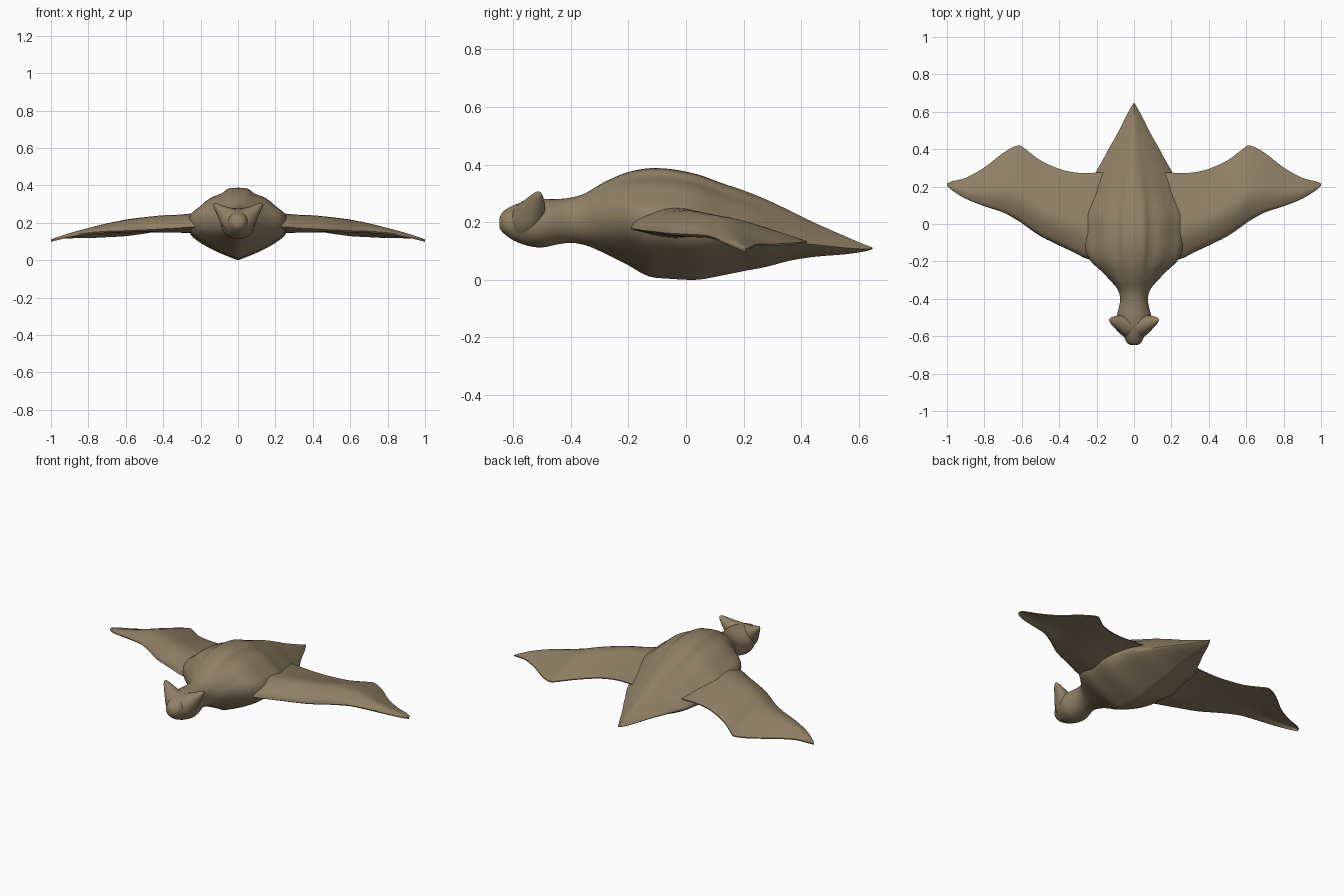
import bpy, bmesh, math

tan = bpy.data.materials.new("tan")
tan.diffuse_color = (0.28, 0.215, 0.13, 1)


def spline(pts, steps):
    """Smooth curve through tuples of any length."""
    out = []
    for i in range(len(pts) - 1):
        p0, p1, p2 = pts[max(i - 1, 0)], pts[i], pts[i + 1]
        p3 = pts[min(i + 2, len(pts) - 1)]
        for s in range(steps):
            t = s / steps
            out.append(tuple(0.5 * (2 * b + (c - a) * t + (2 * a - 5 * b + 4 * c - d) * t * t
                                    + (3 * b - a - 3 * c + d) * t ** 3)
                             for a, b, c, d in zip(p0, p1, p2, p3)))
    return out + [tuple(pts[-1])]


def loft(name, rings, mirror=False, angle=50):
    bm = bmesh.new()
    vs = [[bm.verts.new(p) for p in r] for r in rings]
    n = len(vs[0])
    for a, b in zip(vs, vs[1:]):
        for i in range(n):
            bm.faces.new((a[i], a[(i + 1) % n], b[(i + 1) % n], b[i]))
    bm.faces.new(vs[0])
    bm.faces.new(vs[-1])
    if mirror:
        g = bmesh.ops.duplicate(bm, geom=bm.verts[:] + bm.edges[:] + bm.faces[:])["geom"]
        for v in g:
            if isinstance(v, bmesh.types.BMVert):
                v.co.x *= -1
    bmesh.ops.recalc_face_normals(bm, faces=bm.faces[:])
    me = bpy.data.meshes.new(name)
    bm.to_mesh(me)
    bm.free()
    me.shade_smooth()
    me.set_sharp_from_angle(angle=math.radians(angle))
    me.materials.append(tan)
    ob = bpy.data.objects.new(name, me)
    bpy.context.collection.objects.link(ob)
    return ob


# Half cross-sections, top to bottom: (width fraction, height fraction)
head_sec = [(math.sin(math.pi * i / 10), 0.5 + 0.5 * math.cos(math.pi * i / 10)) for i in range(11)]
body_sec = [(0, 1), (.2, .985), (.33, .92), (.56, .855), (.78, .73), (.95, .63), (1, .5),
            (.93, .36), (.72, .24), (.38, .11), (0, 0)]
tail_sec = [(0, 1), (.15, .95), (.32, .86), (.5, .75), (.7, .62), (.88, .48), (1, .36),
            (.85, .27), (.6, .17), (.3, .08), (0, 0)]

# Body stations: y, half width, top, bottom, section blend (0 head, 1 body, 2 tail)
stations = [
    (-.648, .015, .215, .18, 0), (-.635, .038, .237, .163, 0), (-.60, .055, .258, .137, 0),
    (-.55, .08, .274, .118, 0), (-.50, .092, .28, .112, 0), (-.45, .082, .28, .122, 0),
    (-.40, .074, .285, .128, 0), (-.35, .088, .30, .12, .1), (-.30, .13, .33, .10, .4),
    (-.25, .18, .355, .075, .7), (-.20, .232, .374, .05, .95), (-.13, .26, .387, .012, 1),
    (-.05, .268, .384, .003, 1), (.04, .265, .366, 0, 1), (.12, .248, .337, .014, 1.2),
    (.2, .225, .31, .03, 1.5), (.28, .203, .278, .045, 1.8), (.36, .158, .24, .066, 2),
    (.45, .107, .196, .08, 2), (.55, .056, .152, .088, 2), (.62, .018, .122, .098, 2),
    (.648, .002, .112, .107, 2)]


def body_ring(s):
    y, w, top, bot, k = s
    k = min(max(k, 0), 2)
    a, b, f = (head_sec, body_sec, k) if k <= 1 else (body_sec, tail_sec, k - 1)
    half = [(p[0] + (q[0] - p[0]) * f, p[1] + (q[1] - p[1]) * f) for p, q in zip(a, b)]
    half = spline(half, 3)
    # shallow plumage folds along the flanks
    fold = 1 + .012 * max(0, min(k, 1)) * math.sin(y * 34)
    pts = [(x * w * (fold if .15 < t < .9 else 1), y, bot + t * (top - bot)) for x, t in half]
    return pts + [(-x, yy, z) for x, yy, z in pts[-2:0:-1]]


loft("body", [body_ring(s) for s in spline(stations, 3)])

# Wing stations: x, lead y, trail y, lead z, crest z, underside z, trail z
wing = [
    (.10, -.21, .28, .18, .255, .14, .18), (.24, -.19, .273, .178, .25, .145, .178),
    (.32, -.152, .276, .172, .243, .147, .172), (.4, -.115, .295, .168, .24, .148, .162),
    (.5, -.065, .34, .162, .23, .15, .145), (.58, -.01, .4, .159, .22, .152, .134),
    (.62, .018, .42, .157, .213, .153, .13), (.7, .062, .38, .155, .197, .152, .126),
    (.8, .095, .302, .147, .172, .143, .121), (.9, .135, .247, .132, .145, .13, .12),
    (.97, .178, .229, .116, .122, .116, .114), (1, .205, .216, .108, .11, .107, .108)]


def wing_ring(s):
    x, yl, yt, zl, zc, zb, zr = s
    upper = spline([(0, zl), (.06, zl + .5 * (zc - zl)), (.32, zc), (.68, zr + .55 * (zc - zr)), (1, zr + .003)], 4)
    lower = spline([(1, zr - .003), (.68, zr + .4 * (zb - zr)), (.32, zb), (.06, zl - .01), (0, zl)], 4)
    return [(x, yl + u * (yt - yl), z) for u, z in upper + lower[:-1]]


loft("wings", [wing_ring(s) for s in spline(wing, 3)], mirror=True)

# Ears: broad cones flaring out of the brow; x, y, z, radius across, radius along y
ear = [(.02, -.55, .205, .065, .068), (.05, -.545, .228, .058, .056), (.082, -.531, .255, .038, .042),
       (.108, -.521, .28, .022, .027), (.125, -.515, .297, .011, .014), (.131, -.513, .304, .002, .003)]


def ear_ring(s):
    x, y, z, r, ry = s
    return [(x + .6 * r * math.cos(a), y + ry * math.sin(a), z - .8 * r * math.cos(a))
            for a in (2 * math.pi * i / 20 for i in range(20))]


loft("ears", [ear_ring(s) for s in spline(ear, 3)], mirror=True)
